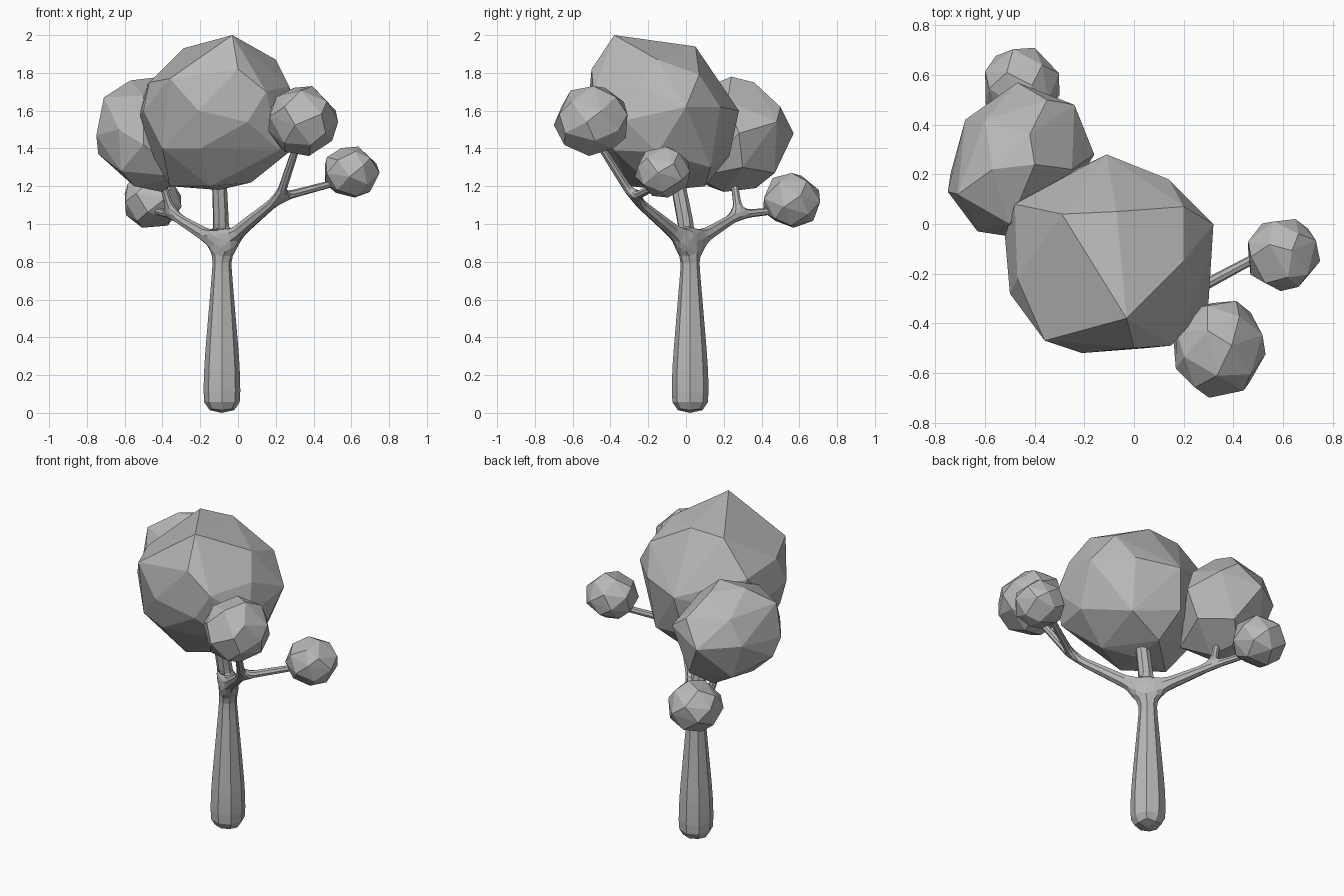
import bpy, bmesh, math, random
from mathutils import Vector

if "Cube" in bpy.data.objects:
    bpy.data.objects.remove(bpy.data.objects["Cube"])

grey = bpy.data.materials.new("plain grey")
grey.use_nodes = True
tone = (0.48, 0.48, 0.48, 1)
grey.diffuse_color = tone
grey.node_tree.nodes["Principled BSDF"].inputs["Base Color"].default_value = tone


def add_object(name, mesh):
    mesh.materials.append(grey)
    obj = bpy.data.objects.new(name, mesh)
    bpy.context.collection.objects.link(obj)
    return obj


def faceted_hull(name, points, merge_angle):
    """Convex flat-faced clump with nearly coplanar facets merged."""
    bm = bmesh.new()
    for p in points:
        bm.verts.new(p)
    bmesh.ops.convex_hull(bm, input=bm.verts[:])
    loose = [v for v in bm.verts if not v.link_faces]
    bmesh.ops.delete(bm, geom=loose, context="VERTS")
    bmesh.ops.dissolve_limit(bm, angle_limit=math.radians(merge_angle),
                             verts=bm.verts[:], edges=bm.edges[:])
    bmesh.ops.recalc_face_normals(bm, faces=bm.faces[:])
    mesh = bpy.data.meshes.new(name)
    bm.to_mesh(mesh)
    bm.free()
    return add_object(name, mesh)


def round_clump(name, low, high, count, seed):
    """Irregular ball of evenly spread points, fitted between two corners."""
    rng = random.Random(seed)
    golden = math.pi * (3 - math.sqrt(5))
    points = []
    for i in range(count):
        z = 1 - 2 * (i + 0.5) / count
        r = math.sqrt(1 - z * z)
        p = Vector((r * math.cos(i * golden), r * math.sin(i * golden), z))
        p += Vector([rng.uniform(-0.1, 0.1) for _ in range(3)])
        points.append(p.normalized())
    for axis in range(3):
        least = min(p[axis] for p in points)
        most = max(p[axis] for p in points)
        for p in points:
            t = (p[axis] - least) / (most - least)
            p[axis] = low[axis] + t * (high[axis] - low[axis])
    return faceted_hull(name, points, 5)


# Large main crown: cap, shoulder, belly and underside corners
cap = [(-.03, -.38, 2), (-.29, .04, 1.93), (-.07, .05, 1.94), (.2, -.15, 1.87)]
shoulder = [(-.48, .08, 1.74), (-.47, -.22, 1.75), (-.36, -.47, 1.77),
            (0, -.5, 1.82), (.15, -.49, 1.7), (.27, -.25, 1.73),
            (.2, .07, 1.79), (-.2, .2, 1.68)]
belly = [(-.11, .28, 1.6), (.14, .18, 1.62), (.32, 0, 1.62), (.3, -.32, 1.55),
         (.05, -.5, 1.54), (-.21, -.52, 1.6), (-.5, -.28, 1.6),
         (-.52, -.05, 1.58), (-.38, .15, 1.55)]
underside = [(.27, -.15, 1.38), (.22, -.38, 1.39), (-.2, -.46, 1.4),
             (-.4, -.36, 1.4), (-.45, 0, 1.36), (-.15, .23, 1.36),
             (.12, .13, 1.3), (-.1, -.1, 1.18), (.07, -.2, 1.22),
             (-.36, -.15, 1.2), (-.1, .1, 1.2), (-.15, -.3, 1.2)]
faceted_hull("main_crown", cap + shoulder + belly + underside, 4)

# Second crown, behind and to the right
upper = [(-.57, .22, 1.76), (-.4, .24, 1.78), (-.42, .36, 1.75),
         (-.71, .12, 1.67), (-.35, .5, 1.62), (-.6, .42, 1.65),
         (-.5, 0, 1.68), (-.25, .22, 1.65)]
middle = [(-.75, .13, 1.47), (-.68, .42, 1.5), (-.47, .57, 1.48),
          (-.24, .48, 1.54), (-.16, .28, 1.48), (-.63, -.03, 1.5),
          (-.5, -.05, 1.42)]
lower = [(-.74, .2, 1.37), (-.55, .12, 1.2), (-.4, .2, 1.17), (-.45, .37, 1.19),
         (-.35, .47, 1.27), (-.6, .4, 1.28), (-.22, .3, 1.3),
         (-.3, .05, 1.25), (-.62, .03, 1.28)]
faceted_hull("back_right_crown", upper + middle + lower, 4)

# Smaller crowns at the branch ends
round_clump("front_left_crown", (.16, -.7, 1.36), (.53, -.31, 1.73), 27, 5)
round_clump("left_crown", (.46, -.27, 1.14), (.75, .02, 1.41), 25, 8)
round_clump("low_back_crown", (-.6, .41, .98), (-.3, .71, 1.27), 23, 11)

# Trunk and branches: a skeleton of (position, radius, parent) given thickness
joints = [
    ((-.085, .022, -.01), .108, None),    # foot
    ((-.085, .022, .24), .104, 0),
    ((-.085, .022, .76), .056, 1),
    ((-.085, .02, .89), .048, 2),         # crotch
    ((-.1, -.05, 1.25), .043, 3),         # centre branch
    ((.22, -.28, 1.14), .025, 3),         # left fork
    ((.52, -.12, 1.22), .02, 5),
    ((.32, -.47, 1.44), .021, 5),
    ((-.35, .28, 1.05), .025, 3),         # right fork
    ((-.44, .47, 1.07), .02, 8),
    ((-.41, .25, 1.25), .02, 8),
]
mesh = bpy.data.meshes.new("trunk_and_branches")
edges = [(parent, i) for i, (_, _, parent) in enumerate(joints) if parent is not None]
mesh.from_pydata([j[0] for j in joints], edges, [])
trunk = add_object("trunk_and_branches", mesh)
skin = trunk.modifiers.new("thickness", "SKIN")
for vert, (_, radius, parent) in zip(mesh.skin_vertices[0].data, joints):
    vert.radius = (radius, radius)
    vert.use_root = parent is None
skin.use_smooth_shade = False
rounding = trunk.modifiers.new("rounding", "SUBSURF")
rounding.levels = rounding.render_levels = 1
